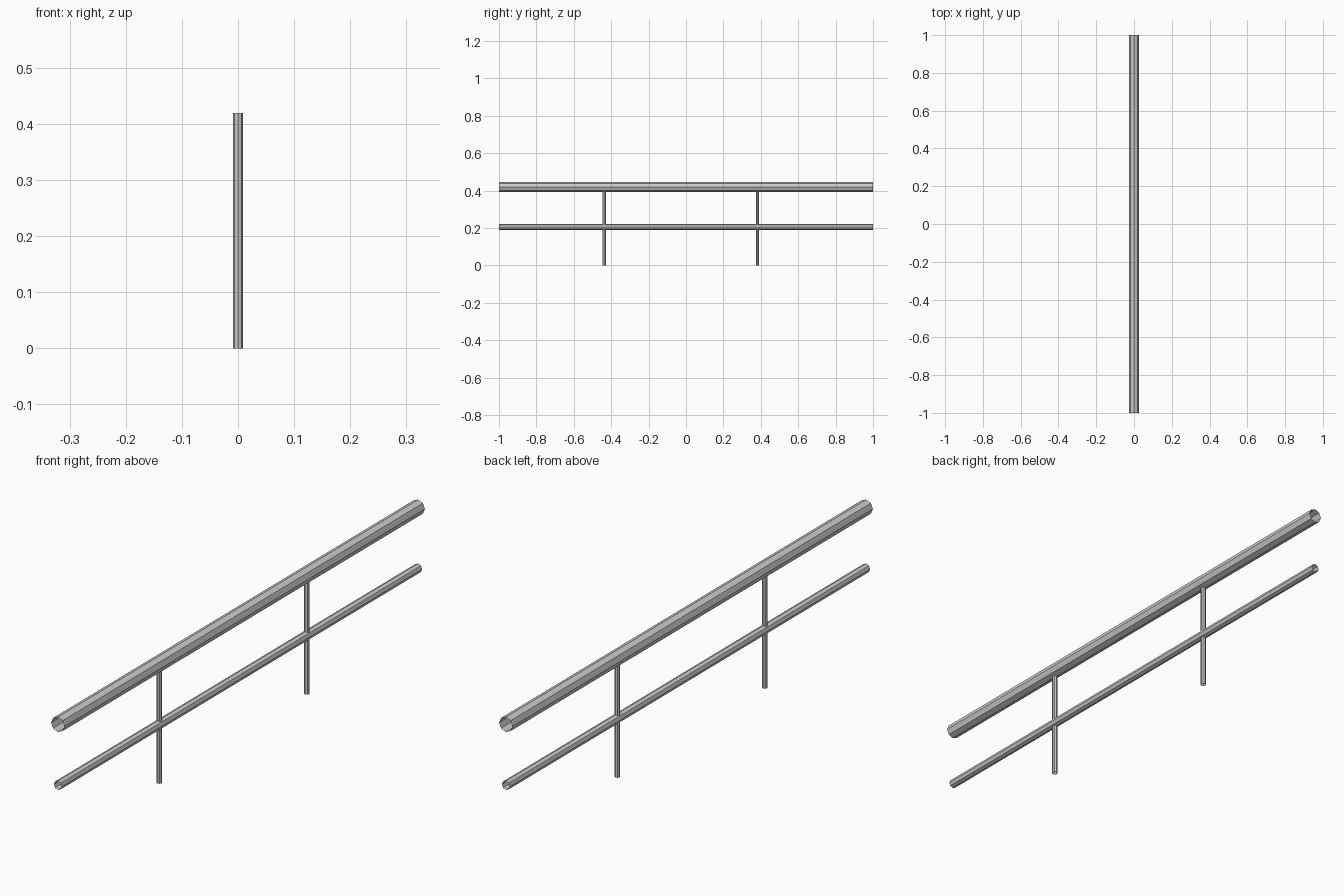
import bpy, math

if "Cube" in bpy.data.objects:
    bpy.data.objects.remove(bpy.data.objects["Cube"])


def tube(name, radius, length, location, rotation=(0, 0, 0)):
    """Open-ended eight-sided tube."""
    bpy.ops.mesh.primitive_cylinder_add(vertices=8, radius=radius, depth=length,
                                        end_fill_type='NOTHING',
                                        location=location, rotation=rotation)
    obj = bpy.context.object
    obj.name = name
    return obj


ALONG_Y = (math.pi / 2, 0, 0)
RAIL_Z = 0.419

# Horizontal rails
tube("top_rail", 0.026, 2.0, (0, 0, RAIL_Z), ALONG_Y)
tube("lower_rail", 0.0155, 2.0, (0, 0, 0.205), ALONG_Y)

# Upright posts, ending inside the top rail
for name, y in (("front_post", -0.437), ("back_post", 0.382)):
    tube(name, 0.009, RAIL_Z, (0, y, RAIL_Z / 2))
